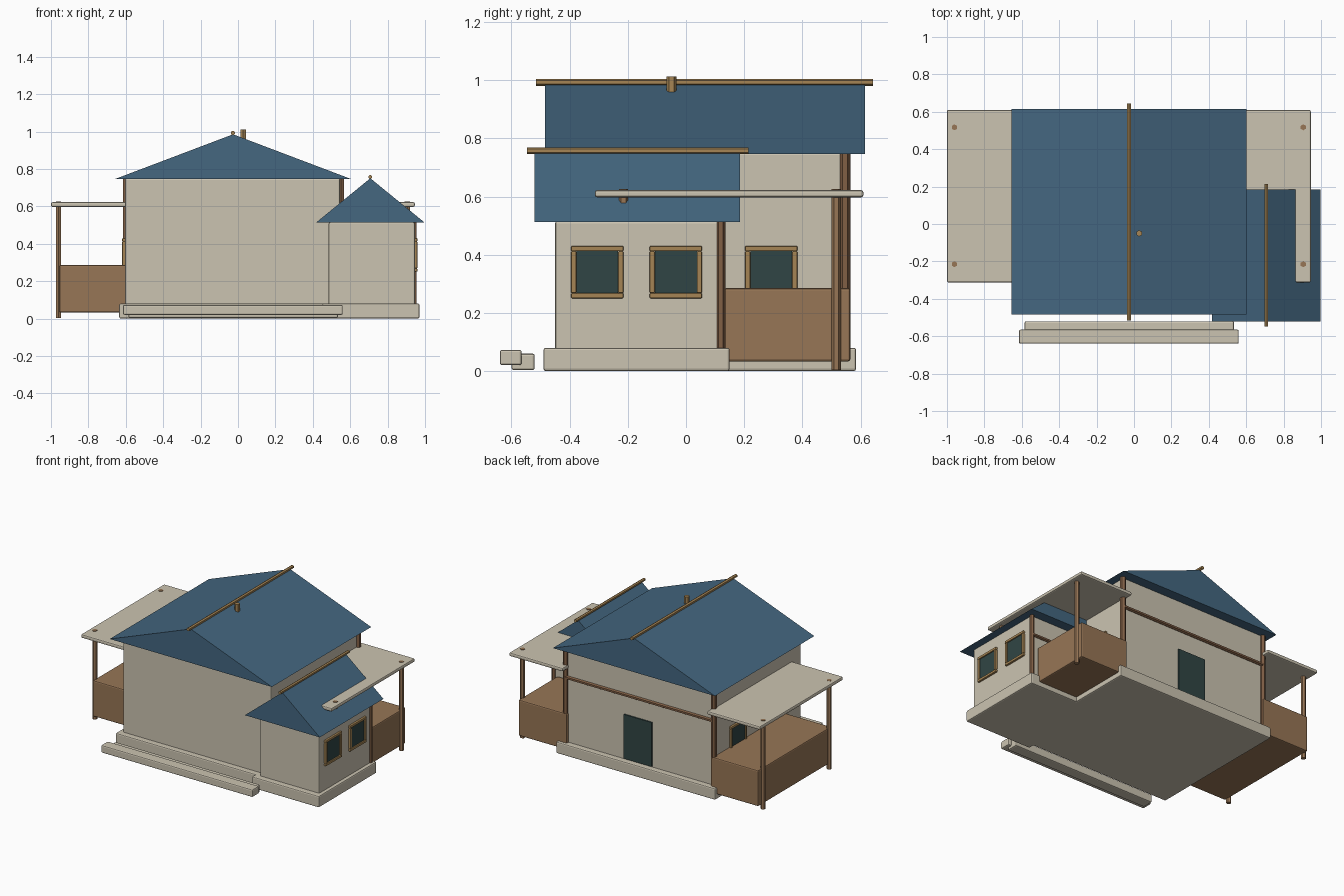
import bpy, bmesh
from mathutils import Vector

old = bpy.data.objects.get("Cube")
if old:
    bpy.data.objects.remove(old, do_unlink=True)


def material(name, rgb):
    m = bpy.data.materials.new(name)
    m.use_nodes = True
    m.diffuse_color = (*rgb, 1)
    m.node_tree.nodes["Principled BSDF"].inputs["Base Color"].default_value = (*rgb, 1)
    return m


CREAM = material("cream plaster", (0.60, 0.55, 0.44))
BLUE = material("blue roof", (0.058, 0.135, 0.217))
BROWN = material("brown timber", (0.31, 0.18, 0.092))
DARK_BROWN = material("dark timber", (0.22, 0.115, 0.06))
TAN = material("tan trim", (0.38, 0.235, 0.09))
GLASS = material("dark glass", (0.03, 0.06, 0.058))


def finish(name, bm, mat, bevel=0.0):
    bmesh.ops.recalc_face_normals(bm, faces=bm.faces)
    mesh = bpy.data.meshes.new(name)
    bm.to_mesh(mesh)
    bm.free()
    mesh.materials.append(mat)
    ob = bpy.data.objects.new(name, mesh)
    bpy.context.scene.collection.objects.link(ob)
    if bevel:
        mod = ob.modifiers.new("soft edges", 'BEVEL')
        mod.width = bevel
        mod.segments = 2
    return ob


def box(name, xs, ys, zs, mat, bevel=0.008):
    bm = bmesh.new()
    bmesh.ops.create_cube(bm, size=1)
    for v in bm.verts:
        v.co = [lo + (c + 0.5) * (hi - lo) for c, (lo, hi) in zip(v.co, (xs, ys, zs))]
    return finish(name, bm, mat, bevel)


def pole(name, start, end, radius, mat):
    """Six-sided pole between two points."""
    a, b = Vector(start), Vector(end)
    bm = bmesh.new()
    bmesh.ops.create_cone(bm, cap_ends=True, segments=6, radius1=radius,
                          radius2=radius, depth=(b - a).length)
    turn = (b - a).to_track_quat('Z', 'Y').to_matrix()
    bmesh.ops.rotate(bm, matrix=turn, verts=bm.verts)
    bmesh.ops.translate(bm, vec=(a + b) / 2, verts=bm.verts)
    return finish(name, bm, mat)


def gable_roof(name, xs, ys, zs, mat):
    """Solid triangular prism with its ridge along y."""
    bm = bmesh.new()
    mid = sum(xs) / 2
    tri = [bm.verts.new((x, ys[0], z))
           for x, z in ((xs[0], zs[0]), (xs[1], zs[0]), (mid, zs[1]))]
    face = bm.faces.new(tri)
    out = bmesh.ops.extrude_face_region(bm, geom=[face], use_keep_orig=True)
    moved = [g for g in out["geom"] if isinstance(g, bmesh.types.BMVert)]
    bmesh.ops.translate(bm, vec=(0, ys[1] - ys[0], 0), verts=moved)
    return finish(name, bm, mat)


def window(name, wall_x, side, y, z=0.34, half=0.09, bar=0.018):
    """Framed window on a wall facing +x (side 1) or -x (side -1)."""
    xs = sorted((wall_x - side * 0.01, wall_x + side * 0.014))
    for s, end in ((-1, "low"), (1, "high")):
        edge = sorted((s * half, s * (half - bar)))
        box(f"{name}_frame_{end}_rail", xs, (y - half, y + half),
            [z + e for e in edge], TAN, 0.004)
        box(f"{name}_frame_{end}_post", xs, [y + e for e in edge],
            (z - half + bar, z + half - bar), TAN, 0.004)
    inner = half - bar
    box(f"{name}_glass", sorted((wall_x - side * 0.01, wall_x + side * 0.006)),
        (y - inner, y + inner), (z - inner, z + inner), GLASS, 0)


# Foundations and the two steps
box("main_base", (-0.635, 0.6), (-0.45, 0.585), (0, 0.08), CREAM)
box("wing_base", (0.45, 0.97), (-0.49, 0.15), (0, 0.08), CREAM)
box("front_step", (-0.615, 0.56), (-0.64, -0.565), (0.02, 0.073), CREAM)
box("back_step", (-0.585, 0.535), (-0.6, -0.52), (0.003, 0.06), CREAM)

# Walls
box("main_walls", (-0.605, 0.545), (-0.41, 0.545), (0.07, 0.75), CREAM)
box("wing_walls", (0.485, 0.945), (-0.45, 0.12), (0.07, 0.515), CREAM)

# Roofs with ridge poles and a small flue
gable_roof("main_roof", (-0.655, 0.602), (-0.485, 0.615), (0.747, 0.985), BLUE)
gable_roof("wing_roof", (0.417, 0.998), (-0.52, 0.185), (0.513, 0.75), BLUE)
pole("main_ridge_pole", (-0.027, -0.515, 0.992), (-0.027, 0.643, 0.992), 0.012, TAN)
pole("wing_ridge_pole", (0.707, -0.547, 0.757), (0.707, 0.215, 0.757), 0.011, TAN)
pole("flue", (0.028, -0.05, 0.955), (0.028, -0.05, 1.012), 0.017, TAN)

# Side porches: solid parapet box, flat roof slab and two posts each
PORCHES = (
    ("left", (0.53, 0.905), (0.53, 0.945), 0.905, 0.13),
    ("right", (-0.955, -0.59), (-1.0, -0.59), -0.96, -0.245),
)
for side, box_x, slab_x, post_x, front_y in PORCHES:
    box(f"{side}_porch_box", box_x, (front_y, 0.565), (0.033, 0.285), BROWN)
    box(f"{side}_porch_roof", slab_x, (-0.313, 0.61), (0.597, 0.622), CREAM)
    for y, place in ((-0.215, "front"), (0.517, "back")):
        pole(f"{side}_porch_{place}_post", (post_x, y, 0.003),
             (post_x, y, 0.625), 0.016, BROWN)

# Corner posts and rails along the back walls
for x, side in ((-0.6, "right"), (0.55, "left")):
    pole(f"main_{side}_corner_post", (x, 0.547, 0.08), (x, 0.547, 0.75), 0.018, DARK_BROWN)
pole("wing_corner_post", (0.94, 0.12, 0.08), (0.94, 0.12, 0.513), 0.016, DARK_BROWN)
pole("main_back_rail", (-0.6, 0.552, 0.535), (0.55, 0.552, 0.535), 0.013, DARK_BROWN)
pole("wing_back_rail", (0.53, 0.126, 0.375), (0.94, 0.126, 0.375), 0.012, DARK_BROWN)

# Back door and side windows
box("back_door", (-0.12, 0.095), (0.53, 0.554), (0.085, 0.395), GLASS, 0)
window("wing_front_window", 0.945, 1, -0.305)
window("wing_back_window", 0.945, 1, -0.035)
window("main_left_window", 0.545, 1, 0.293)
window("main_right_window", -0.605, -1, 0.293)
